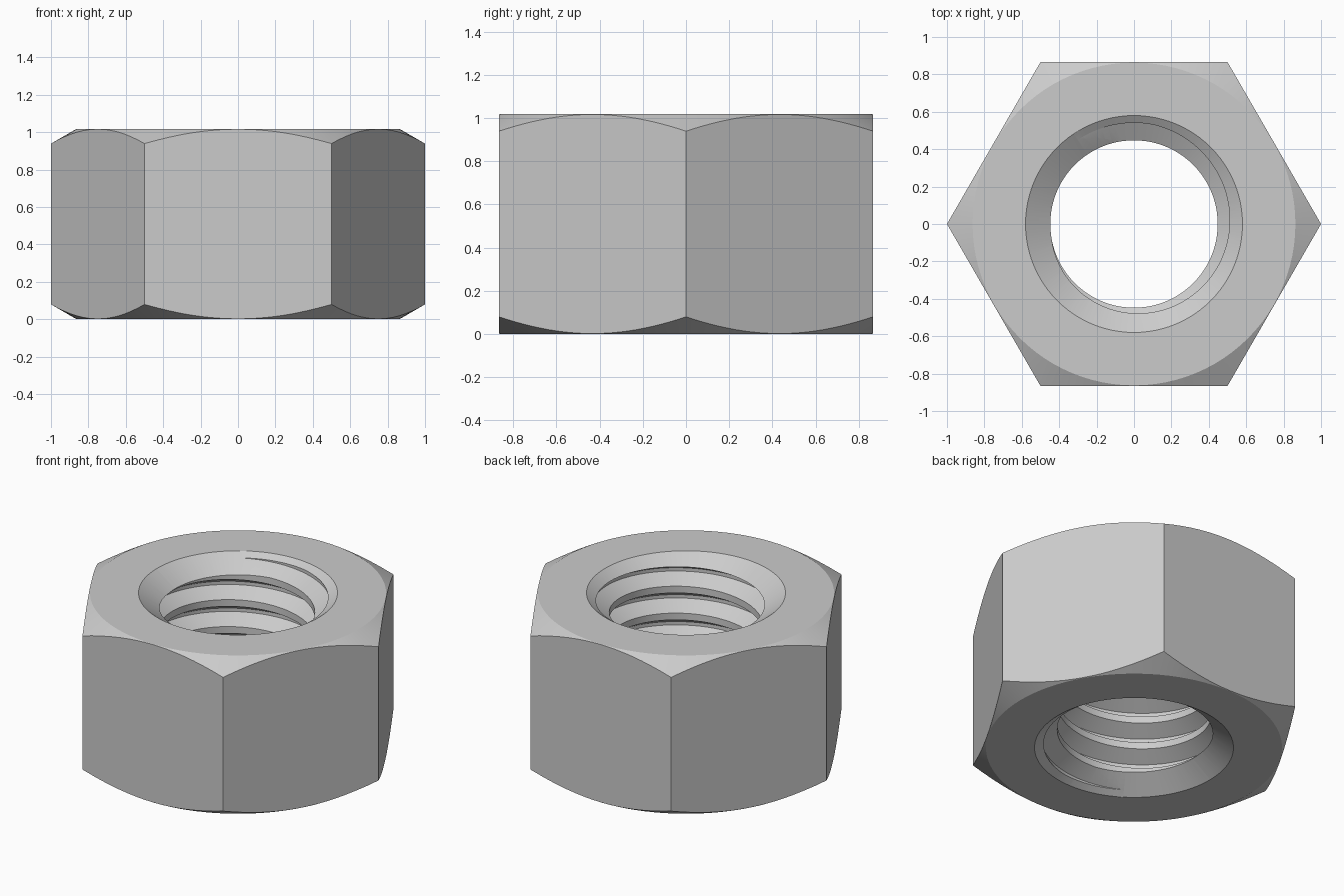
import bpy, bmesh, math

if "Cube" in bpy.data.objects:
    bpy.data.objects.remove(bpy.data.objects["Cube"])

N = 96                      # segments around the axis
H = 1.018                   # nut height
PITCH = 0.1732
R_MINOR, R_MAJOR = 0.4475, 0.541
T30 = math.tan(math.radians(30))


def make_object(name, bm):
    bmesh.ops.recalc_face_normals(bm, faces=bm.faces[:])
    me = bpy.data.meshes.new(name)
    bm.to_mesh(me)
    bm.free()
    ob = bpy.data.objects.new(name, me)
    bpy.context.collection.objects.link(ob)
    return ob


def ring_point(bm, r, z, i):
    a = 2 * math.pi * i / N
    return bm.verts.new((r * math.cos(a), r * math.sin(a), z))


def lathe(name, profile):
    """Revolve a closed (r, z) loop around z."""
    bm = bmesh.new()
    cols = [[ring_point(bm, r, z, i) for r, z in profile] for i in range(N)]
    m = len(profile)
    for i in range(N):
        a, b = cols[i], cols[(i + 1) % N]
        for j in range(m):
            k = (j + 1) % m
            bm.faces.new((a[j], b[j], b[k], a[k]))
    return make_object(name, bm)


def thread(name, z_root, k0, k1):
    """Closed right-handed screw solid; each turn climbs one pitch."""
    bm = bmesh.new()
    tooth = [(R_MAJOR, -1 / 16), (R_MAJOR, 1 / 16), (R_MINOR, 3 / 8), (R_MINOR, 5 / 8)]
    prof = [(r, z_root + PITCH * (k + f)) for k in range(k0, k1) for r, f in tooth]
    cols = [[ring_point(bm, r, z + PITCH * i / N, i) for r, z in prof] for i in range(N)]
    for i in range(N):
        a = cols[i]
        b = cols[i + 1] if i < N - 1 else cols[0][4:]
        for j in range(min(len(a), len(b)) - 1):
            bm.faces.new((a[j], b[j], b[j + 1], a[j + 1]))
    # fan caps on both ragged ends
    rim = [e for e in bm.edges if e.is_boundary]
    for low in (True, False):
        edges = [e for e in rim if (e.verts[0].co.z < H / 2) == low]
        zs = [v.co.z for e in edges for v in e.verts]
        centre = bm.verts.new((0, 0, (min(zs) + max(zs)) / 2))
        for e in edges:
            bm.faces.new((e.verts[0], e.verts[1], centre))
    bmesh.ops.delete(bm, geom=[v for v in bm.verts if not v.link_faces], context='VERTS')
    return make_object(name, bm)


def boolean(ob, cutter, op):
    mod = ob.modifiers.new(op.lower(), 'BOOLEAN')
    mod.operation, mod.solver, mod.object = op, 'EXACT', cutter
    dg = bpy.context.evaluated_depsgraph_get()
    me = bpy.data.meshes.new_from_object(ob.evaluated_get(dg))
    ob.modifiers.clear()
    ob.data = me
    bpy.data.objects.remove(cutter)


# hexagonal body, corners on the x axis
bm = bmesh.new()
ring = [bm.verts.new((math.cos(k * math.pi / 3), math.sin(k * math.pi / 3), -0.2)) for k in range(6)]
base = bm.faces.new(ring)
top = bmesh.ops.extrude_face_region(bm, geom=[base])
bmesh.ops.translate(bm, vec=(0, 0, H + 0.4),
                    verts=[v for v in top['geom'] if isinstance(v, bmesh.types.BMVert)])
nut = make_object("hex_nut", bm)

# turned envelope: corner chamfers outside, countersinks inside
R_SINK, R_FACE, R_IN, R_OUT = 0.58, 0.863, 0.40, 1.15
sink, cham = (R_SINK - R_IN) * 0.7, (R_OUT - R_FACE) * T30
half = [(R_IN, sink), (R_SINK, 0), (R_FACE, 0), (R_OUT, cham)]
profile = half + [(r, H - z) for r, z in reversed(half)]
boolean(nut, lathe("turned_envelope", profile), 'INTERSECT')

# threaded bore
boolean(nut, thread("thread_cutter", 0.942, -8, 4), 'DIFFERENCE')

bpy.ops.object.select_all(action='DESELECT')
nut.select_set(True)
bpy.context.view_layer.objects.active = nut
bpy.ops.object.shade_smooth_by_angle(angle=math.radians(25))
